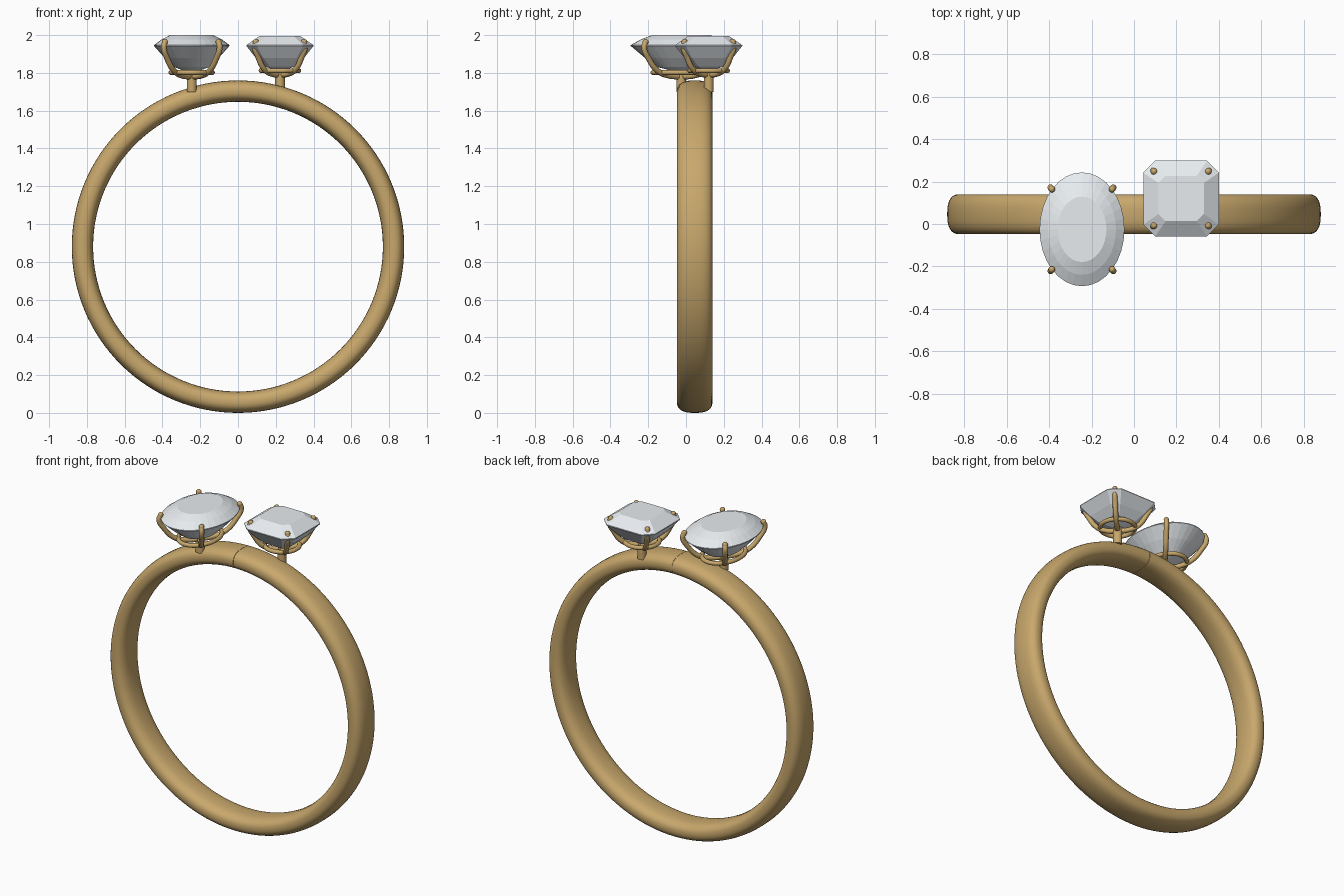
import bpy, bmesh
from math import sin, cos, pi, copysign
from mathutils import Vector

if "Cube" in bpy.data.objects:
    bpy.data.objects.remove(bpy.data.objects["Cube"])


def material(name, rgb):
    m = bpy.data.materials.new(name)
    m.diffuse_color = (*rgb, 1)
    m.use_nodes = True
    m.node_tree.nodes["Principled BSDF"].inputs["Base Color"].default_value = m.diffuse_color
    return m


GOLD = material("gold", (0.58, 0.39, 0.15))
GEM = material("clear_gem", (0.80, 0.84, 0.87))


def loft(name, rings, mat, caps=False, wrap=False, smooth=None):
    """Skin a list of equal-length closed rings of points."""
    bm = bmesh.new()
    vs = [[bm.verts.new(p) for p in r] for r in rings]
    n = len(rings[0])
    pairs = list(zip(vs, vs[1:])) + ([(vs[-1], vs[0])] if wrap else [])
    for a, b in pairs:
        for i in range(n):
            j = (i + 1) % n
            bm.faces.new((a[i], a[j], b[j], b[i]))
    if caps:
        bm.faces.new(vs[0])
        bm.faces.new(vs[-1])
    bmesh.ops.recalc_face_normals(bm, faces=bm.faces)
    me = bpy.data.meshes.new(name)
    bm.to_mesh(me)
    bm.free()
    ob = bpy.data.objects.new(name, me)
    bpy.context.collection.objects.link(ob)
    me.materials.append(mat)
    if smooth:
        bpy.ops.object.select_all(action='DESELECT')
        ob.select_set(True)
        bpy.context.view_layer.objects.active = ob
        bpy.ops.object.shade_smooth_by_angle(angle=smooth)
    return ob


def tube(name, pts, radius, cyclic=False):
    """Round gold wire through smooth points."""
    cu = bpy.data.curves.new(name, 'CURVE')
    cu.dimensions = '3D'
    cu.bevel_depth = radius
    cu.bevel_resolution = 3
    cu.resolution_u = 8
    cu.use_fill_caps = True
    sp = cu.splines.new('BEZIER')
    sp.bezier_points.add(len(pts) - 1)
    for bp, p in zip(sp.bezier_points, pts):
        bp.co = p
        bp.handle_left_type = bp.handle_right_type = 'AUTO'
    sp.use_cyclic_u = cyclic
    cu.materials.append(GOLD)
    ob = bpy.data.objects.new(name, cu)
    bpy.context.collection.objects.link(ob)


def ball(name, p, radius):
    bpy.ops.mesh.primitive_uv_sphere_add(segments=16, ring_count=10, radius=radius, location=p)
    ob = bpy.context.object
    ob.name = name
    ob.data.materials.append(GOLD)
    bpy.ops.object.shade_smooth()


# Band: rounded section swept once around, ends meeting at the top
def band_ring(t):
    out = []
    for k in range(32):
        a = 2 * pi * k / 32
        c, s = cos(a), sin(a)
        r = 0.8235 + 0.0565 * copysign(abs(c) ** 0.85, c)
        y = 0.046 + 0.094 * copysign(abs(s) ** 0.75, s)
        out.append((r * sin(t), y, 0.88 + r * cos(t)))
    return out


loft("band", [band_ring(0.001 + (2 * pi - 0.002) * i / 128) for i in range(129)],
     GOLD, caps=True, smooth=0.7)


# Stone outlines, unit scale
def oval_outline(k):
    return [(0.2 * k * cos(2 * pi * i / 32), 0.268 * k * sin(2 * pi * i / 32)) for i in range(32)]


def square_outline(k):
    h, c = 0.178 * k, 0.122 * k
    return [(h, -c), (h, c), (c, h), (-c, h), (-h, c), (-h, -c), (-c, -h), (c, -h)]


def setting(name, cx, cy, outline, levels, tip, ring, ring_z):
    # Faceted stone
    loft(name + "_stone", [[(cx + x, cy + y, z) for x, y in outline(k)] for k, z in levels],
         GEM, caps=True)
    # Base ring
    tube(name + "_base_ring", [(cx + ring[0] * cos(a * pi / 6), cy + ring[1] * sin(a * pi / 6), ring_z)
                               for a in range(12)], 0.013, True)
    # Four prongs, curving under to the post
    c = Vector((cx, cy, 0))
    for sx in (-1, 1):
        for sy in (-1, 1):
            def at(f, z):
                return c + Vector((sx * tip[0] * f, sy * tip[1] * f, z))
            pts = [at(0, ring_z - 0.022), at(0.32, ring_z - 0.018), at(0.64, ring_z + 0.008),
                   at(0.9, ring_z + 0.075), at(1.02, 1.935), at(0.98, 1.965)]
            tube(name + "_prong", pts, 0.015)
            ball(name + "_prong_tip", pts[-1], 0.0155)
    # Post down into the band
    bpy.ops.mesh.primitive_cylinder_add(vertices=24, radius=0.026, depth=ring_z - 1.705,
                                        location=(cx, cy, (ring_z + 1.695) / 2))
    post = bpy.context.object
    post.name = name + "_post"
    post.data.materials.append(GOLD)
    bpy.ops.object.shade_smooth_by_angle()


setting("oval", -0.245, -0.025, oval_outline,
        [(0.575, 2.0), (0.8, 1.977), (1, 1.947), (1, 1.943), (0.72, 1.88), (0.46, 1.83), (0.1, 1.805)],
        (0.145, 0.193), (0.11, 0.15), 1.802)
setting("square", 0.222, 0.12, square_outline,
        [(0.6, 1.996), (1, 1.947), (1, 1.943), (0.72, 1.88), (0.46, 1.835), (0.1, 1.812)],
        (0.13, 0.13), (0.1, 0.1), 1.812)
